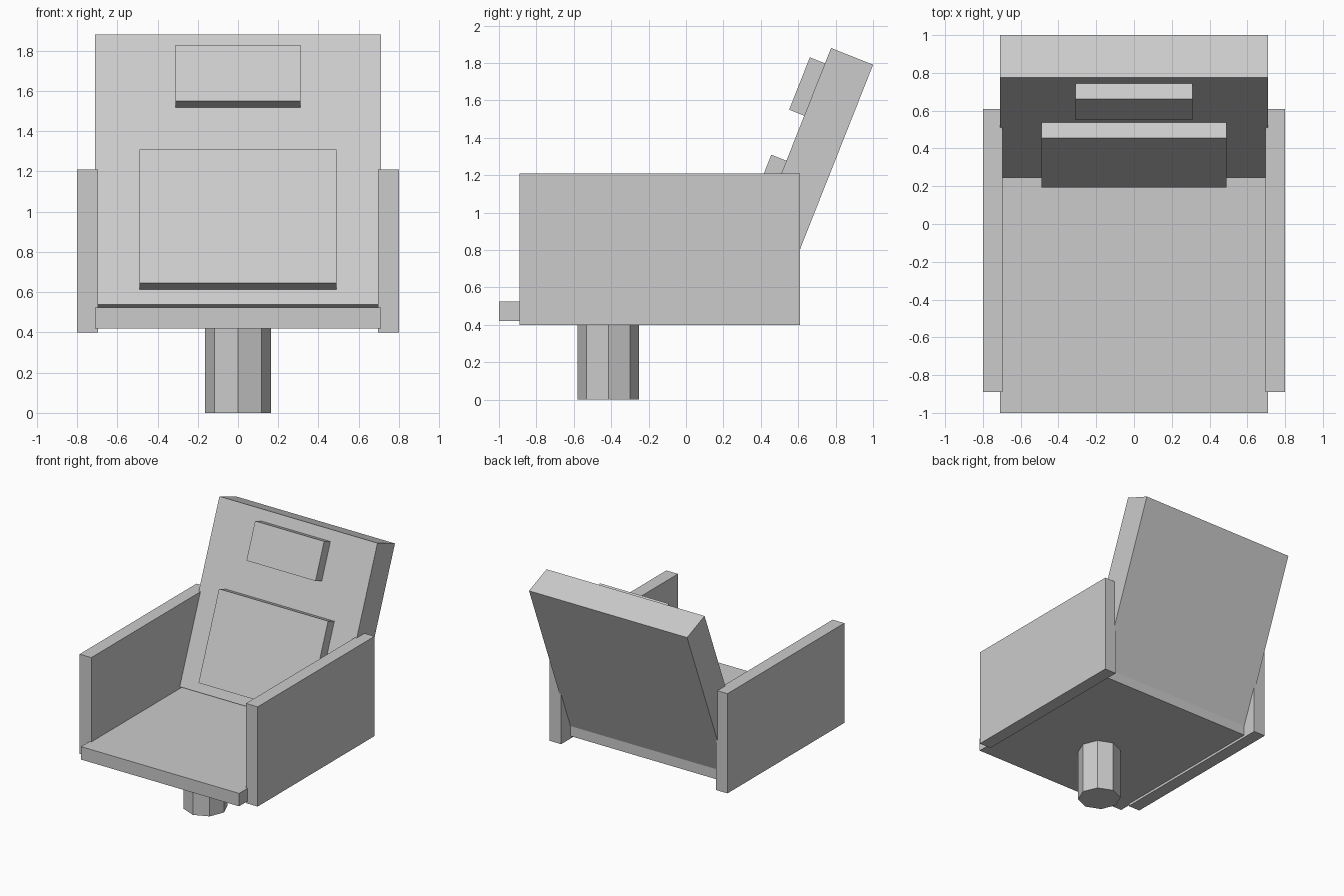
import bpy, bmesh, math
from mathutils import Matrix, Vector

if "Cube" in bpy.data.objects:
    bpy.data.objects.remove(bpy.data.objects["Cube"])


def box(name, x, y, z, frame=Matrix()):
    """Box spanning the given (min, max) ranges inside a local frame."""
    bm = bmesh.new()
    bmesh.ops.create_cube(bm, size=1)
    for v in bm.verts:
        v.co = Vector([(r[0] + r[1]) / 2 + c * (r[1] - r[0]) for r, c in zip((x, y, z), v.co)])
    mesh = bpy.data.meshes.new(name)
    bm.to_mesh(mesh)
    bm.free()
    obj = bpy.data.objects.new(name, mesh)
    obj.matrix_world = frame
    bpy.context.collection.objects.link(obj)
    return obj


# Seat board
box("seat", (-0.71, 0.71), (-1.0, 0.49), (0.42, 0.525))

# Armrest panels
for side, x in (("left", (-0.80, -0.695)), ("right", (0.695, 0.80))):
    box(side + "_armrest", x, (-0.89, 0.61), (0.40, 1.21))

# Reclined frame: origin at the lower front edge of the backrest
recline = Matrix.Translation((0, 0.245, 0.54)) @ Matrix.Rotation(math.radians(-21.6), 4, 'X')

# Backrest with its two cushions
box("backrest", (-0.71, 0.71), (0, 0.242), (0, 1.441), recline)
box("lumbar_cushion", (-0.49, 0.49), (-0.087, 0.02), (0.079, 0.793), recline)
box("head_cushion", (-0.31, 0.31), (-0.087, 0.02), (1.052, 1.353), recline)

# Octagonal pedestal
bpy.ops.mesh.primitive_cylinder_add(vertices=8, radius=0.164, depth=0.44, location=(0, -0.415, 0.22))
bpy.context.object.name = "pedestal"
